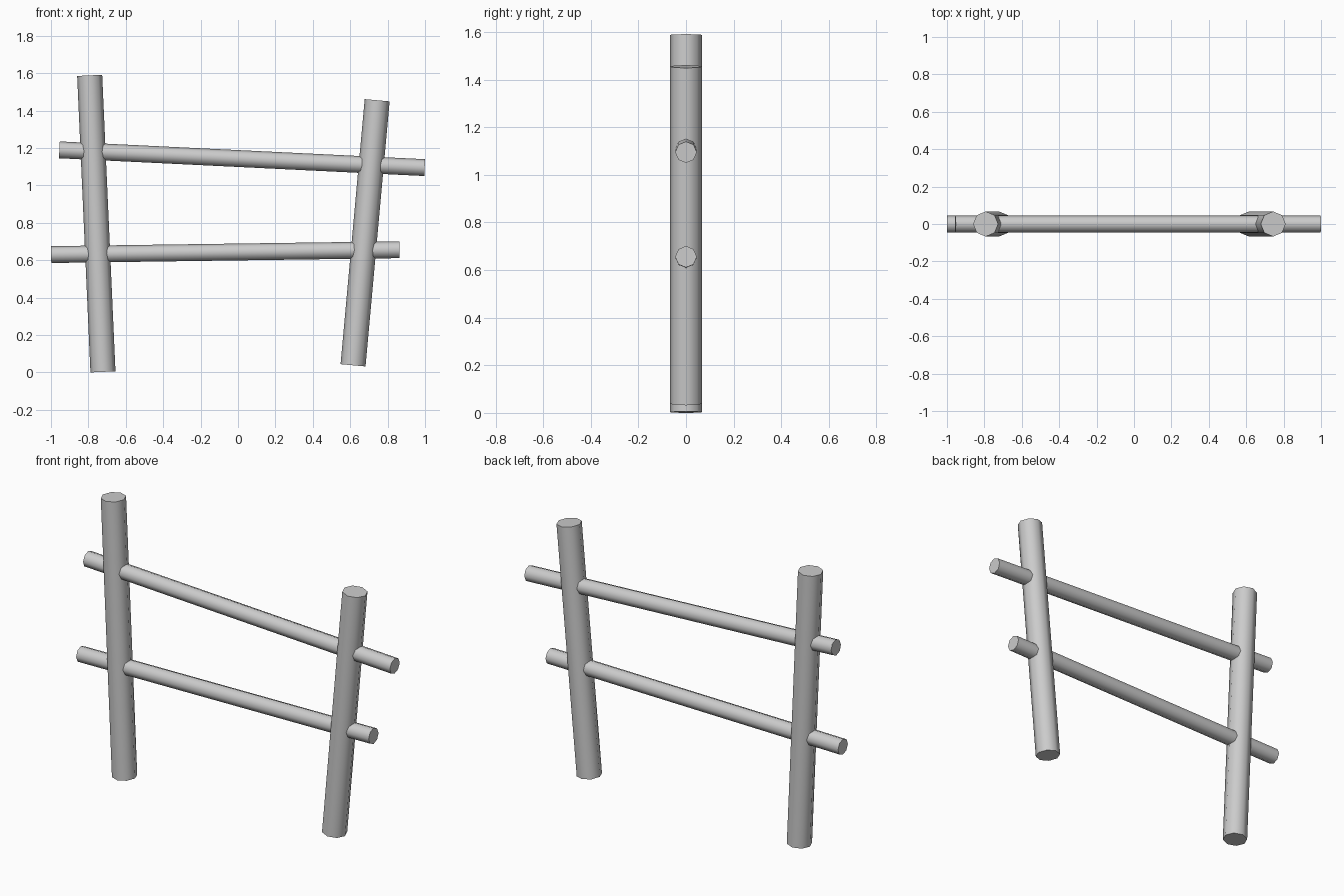
import bpy, math

if "Cube" in bpy.data.objects:
    bpy.data.objects.remove(bpy.data.objects["Cube"])


def pole(name, start, end, radius):
    """Eight-sided pole between two (x, z) points in the fence plane."""
    dx, dz = end[0] - start[0], end[1] - start[1]
    bpy.ops.mesh.primitive_cylinder_add(
        vertices=8, radius=radius, depth=math.hypot(dx, dz),
        location=((start[0] + end[0]) / 2, 0, (start[1] + end[1]) / 2),
        rotation=(0, math.atan2(dx, dz), 0))
    obj = bpy.context.object
    obj.name = name
    bpy.ops.object.shade_smooth_by_angle(angle=math.radians(50))
    return obj


# Leaning upright posts
pole("left_post", (-0.722, 0.003), (-0.793, 1.588), 0.067)
pole("right_post", (0.615, 0.038), (0.744, 1.455), 0.067)

# Crooked rails running through the posts
pole("upper_rail", (-0.955, 1.19), (0.998, 1.095), 0.045)
pole("lower_rail", (-0.999, 0.63), (0.863, 0.656), 0.045)
